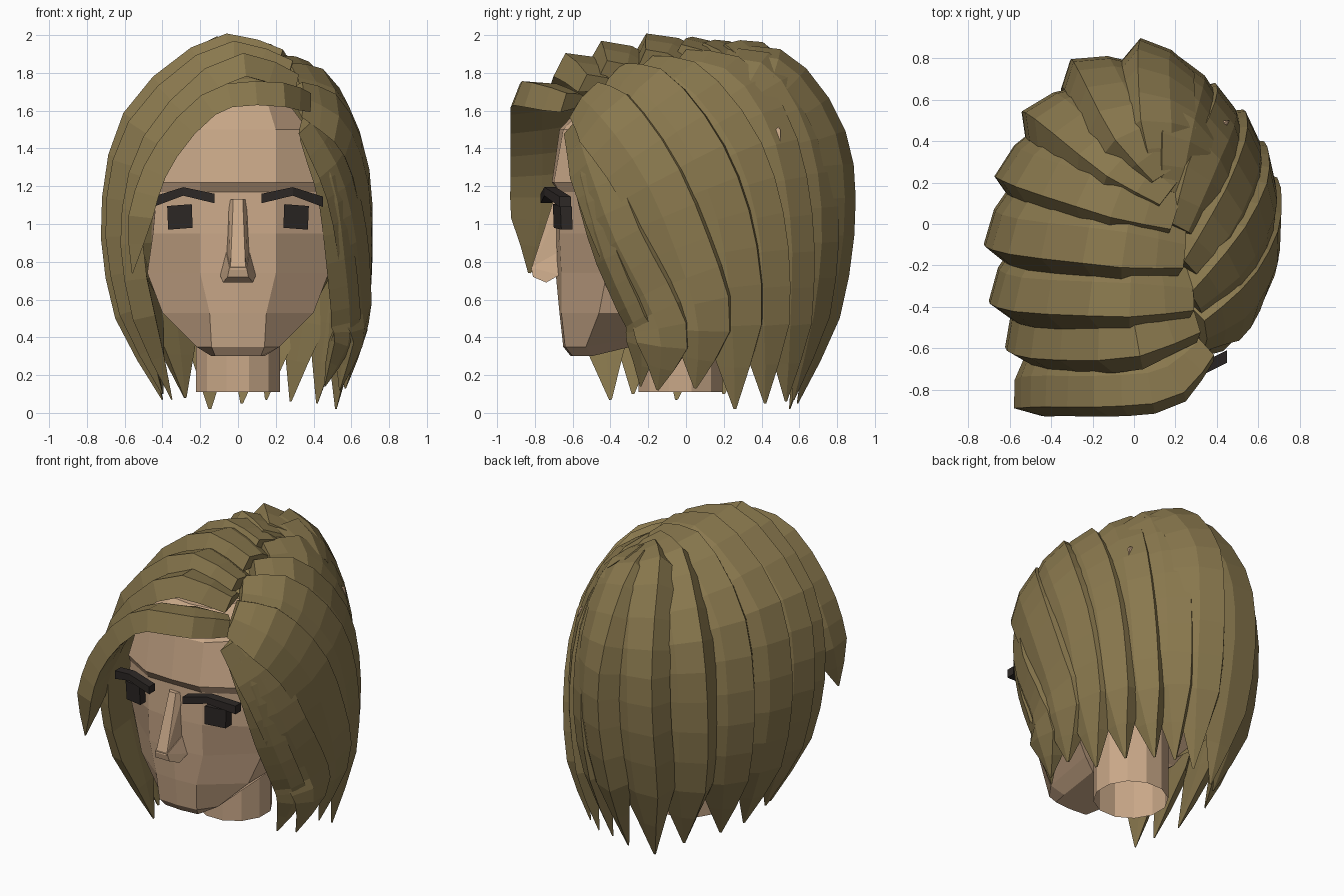
import bpy, bmesh, math
from mathutils import Vector as V


def mat(name, col):
    m = bpy.data.materials.new(name)
    m.diffuse_color = (*col, 1)
    return m


HAIR = mat("olive_brown_hair", (0.25, 0.187, 0.075))
SKIN = mat("skin", (0.59, 0.395, 0.25))
DARK = mat("dark_grey", (0.026, 0.021, 0.019))


def finish(name, bm, m):
    bmesh.ops.recalc_face_normals(bm, faces=bm.faces)
    me = bpy.data.meshes.new(name)
    bm.to_mesh(me)
    bm.free()
    me.materials.append(m)
    ob = bpy.data.objects.new(name, me)
    bpy.context.collection.objects.link(ob)
    return ob


def loft(name, rings, m, caps=True):
    bm = bmesh.new()
    vs = [[bm.verts.new(p) for p in r] for r in rings]
    n = len(vs[0])
    for a, b in zip(vs, vs[1:]):
        for i in range(n):
            j = (i + 1) % n
            bm.faces.new((a[i], a[j], b[j], b[i]))
    if caps:
        bm.faces.new(vs[0])
        bm.faces.new(vs[-1])
    return finish(name, bm, m)


def hull(name, pts, m):
    bm = bmesh.new()
    for p in pts:
        bm.verts.new(p)
    bmesh.ops.convex_hull(bm, input=bm.verts)
    return finish(name, bm, m)


def curve(pts, t):
    # smooth path through the control points
    f = t * (len(pts) - 1)
    i = min(int(f), len(pts) - 2)
    f -= i
    b, c = pts[i], pts[i + 1]
    a = pts[i - 1] if i else b * 2 - c
    d = pts[i + 2] if i + 2 < len(pts) else c * 2 - b
    return 0.5 * (2 * b + (c - a) * f + (2 * a - 5 * b + 4 * c - d) * f**2
                  + (3 * b - a - 3 * c + d) * f**3)


# lock cross-section: raised ridge near one edge, long slope to the other
SECTION = ((-1, -.06), (-.62, .06), (.25, .03), (1, -.05), (0, -.06))


def lock(name, width, cy, pts, steps=12, start=0.65):
    pts = [V(p) for p in pts]
    rings = []
    for k in range(steps + 1):
        t = k / steps
        p = curve(pts, t)
        tan = (curve(pts, min(t + .02, 1)) - curve(pts, max(t - .02, 0))).normalized()
        side = tan.cross(p - V((0, cy, 1.0))).normalized()
        up = side.cross(tan)
        s = min(1, start + 2 * t, 0.04 + (1 - t) * 5.2)
        th = min(1, s + .15) if t < 1 else .05
        rings.append([p + side * (u * width * s) + up * (h * th) for u, h in SECTION])
    loft(name, rings, HAIR)


# head: each row is z, then (x, y) of centre, front, side and rear
ROWS = (
    (.30, -.61, .12, -.60, .14, -.50, .12, -.25),
    (.35, -.65, .14, -.64, .22, -.53, .22, -.20),
    (.53, -.67, .15, -.66, .40, -.46, .40, -.10),
    (.74, -.69, .20, -.66, .48, -.42, .46, .20),
    (.95, -.69, .20, -.67, .45, -.52, .48, .40),
    (1.17, -.67, .20, -.67, .43, -.54, .50, .45),
    (1.22, -.71, .20, -.70, .42, -.57, .50, .50),
    (1.50, -.67, .20, -.65, .37, -.50, .45, .50),
    (1.66, -.52, .15, -.50, .25, -.30, .25, .35))
rings = []
for z, yf, xm, ym, xs, ys, xb, yb in ROWS:
    half = [(xm, ym), (xs, ys), (xb, yb)]
    lift = .06 if z < .4 else 0
    r = [(0, yf, z)] + [(x, y, z + (lift if y > -.4 else 0)) for x, y in half]
    rings.append(r + [(-x, y, zz) for x, y, zz in r[:0:-1]])
loft("head", rings, SKIN)

# neck, open below
loft("neck", [[(.23 * math.cos(i * math.pi / 6 + .26), -.03 + .23 * math.sin(i * math.pi / 6 + .26), z)
               for i in range(12)] for z in (.11, .36, .7)], SKIN, caps=False)

# nose: narrow bridge and flared tip
hull("nose_bridge", [(s * x, y, z) for s in (-1, 1) for x, y, z in
     ((.025, -.70, 1.13), (.05, -.65, 1.13), (.022, -.74, .98), (.04, -.82, .76), (.065, -.66, .8))], SKIN)
hull("nose_tip", [(s * x, y, z) for s in (-1, 1) for x, y, z in
     ((.045, -.82, .77), (.055, -.81, .72), (.095, -.67, .73), (.08, -.74, .69), (.065, -.66, .86))], SKIN)

# eyes and brows, mirrored
for s, tag in ((1, "left"), (-1, "right")):
    hull(tag + "_eye", [(s * (x + o), y - o + d, z + e) for x, y, e in ((.23, -.69, 0), (.36, -.65, -.01))
                        for d in (0, .06) for z, o in ((.98, .01), (1.105, .015))], DARK)
    brow = ((.125, -.77, 1.11, 1.16), (.29, -.75, 1.15, 1.195), (.45, -.67, 1.09, 1.145))
    loft(tag + "_brow", [[(s * x, y, a), (s * x, y, b), (s * x, y + .06, b), (s * x, y + .06, a)]
                         for x, y, a, b in brow], DARK)

# hair underlayer beneath the locks
bm = bmesh.new()
bmesh.ops.create_uvsphere(bm, u_segments=20, v_segments=12, radius=1)
for v in bm.verts:
    v.co = (v.co.x * .56, v.co.y * .66 + .09, v.co.z * .77 + 1.1)
bmesh.ops.delete(bm, geom=[f for f in bm.faces if f.calc_center_median().z < .6], context='FACES')
finish("hair_base", bm, HAIR)

# swept locks from the parting over the long side
lock("fringe_lock", .17, -.68, [(.33, -.58, 1.66), (.14, -.74, 1.71), (-.15, -.77, 1.66),
     (-.41, -.77, 1.38), (-.53, -.78, 1.08), (-.56, -.83, .74)])
lock("sweep_lock_1", .19, -.48, [(.29, -.45, 1.75), (-.05, -.53, 1.84), (-.43, -.53, 1.48),
     (-.56, -.49, 1.05), (-.52, -.45, .6), (-.35, -.4, .07)])
lock("sweep_lock_2", .19, -.32, [(.28, -.34, 1.82), (-.08, -.33, 1.90), (-.5, -.31, 1.55),
     (-.63, -.27, 1.1), (-.58, -.25, .62), (-.4, -.28, .1)])
lock("sweep_lock_3", .2, -.06, [(.24, -.13, 1.88), (-.1, -.08, 1.94), (-.52, -.03, 1.6),
     (-.65, .01, 1.1), (-.6, .02, .6), (-.4, -.05, .07)])
lock("sweep_lock_4", .2, .08, [(.2, .05, 1.9), (-.12, .16, 1.91), (-.46, .27, 1.58),
     (-.57, .32, 1.1), (-.53, .3, .6), (-.4, .2, .1)])
lock("sweep_lock_5", .2, .1, [(.17, .15, 1.9), (-.09, .34, 1.87), (-.34, .54, 1.53),
     (-.41, .58, 1.1), (-.38, .54, .6), (-.28, .42, .08)])

# locks falling down the back
lock("back_lock_1", .2, .1, [(.15, .24, 1.89), (-.01, .48, 1.86), (-.13, .71, 1.5),
     (-.17, .77, 1.1), (-.17, .71, .6), (-.15, .55, .02)])
lock("back_lock_2", .18, .1, [(.15, .26, 1.87), (.13, .52, 1.83), (.12, .76, 1.5),
     (.13, .82, 1.1), (.1, .76, .6), (.02, .59, .05)])
lock("back_lock_3", .17, .1, [(.19, .15, 1.86), (.23, .44, 1.81), (.28, .64, 1.47),
     (.29, .71, 1.05), (.26, .68, .6), (.15, .57, .07)])

# locks curving back over the short side
lock("side_lock_1", .17, .05, [(.23, -.03, 1.86), (.34, .26, 1.78), (.43, .47, 1.45),
     (.44, .56, 1.0), (.4, .56, .55), (.28, .53, .06)])
lock("side_lock_2", .18, .0, [(.27, -.22, 1.82), (.44, .01, 1.74), (.55, .27, 1.41),
     (.56, .4, 1.0), (.53, .43, .55), (.42, .42, .05)])
lock("side_lock_3", .2, -.05, [(.29, -.38, 1.77), (.5, -.18, 1.69), (.63, .06, 1.38),
     (.64, .21, 1.0), (.61, .27, .55), (.52, .26, .02)])
lock("side_lock_4", .21, -.15, [(.33, -.52, 1.67), (.53, -.38, 1.55), (.65, -.17, 1.25),
     (.67, .0, .85), (.65, .1, .5), (.57, .05, .13)])
lock("side_lock_5", .17, -.25, [(.37, -.56, 1.54), (.52, -.46, 1.28), (.6, -.34, .95),
     (.63, -.17, .62), (.63, -.1, .4), (.54, -.15, .12)])
lock("side_lock_6", .1, -.3, [(.38, -.57, 1.48), (.49, -.51, 1.2), (.54, -.41, .85),
     (.57, -.28, .55), (.56, -.22, .4), (.46, -.24, .14)])
